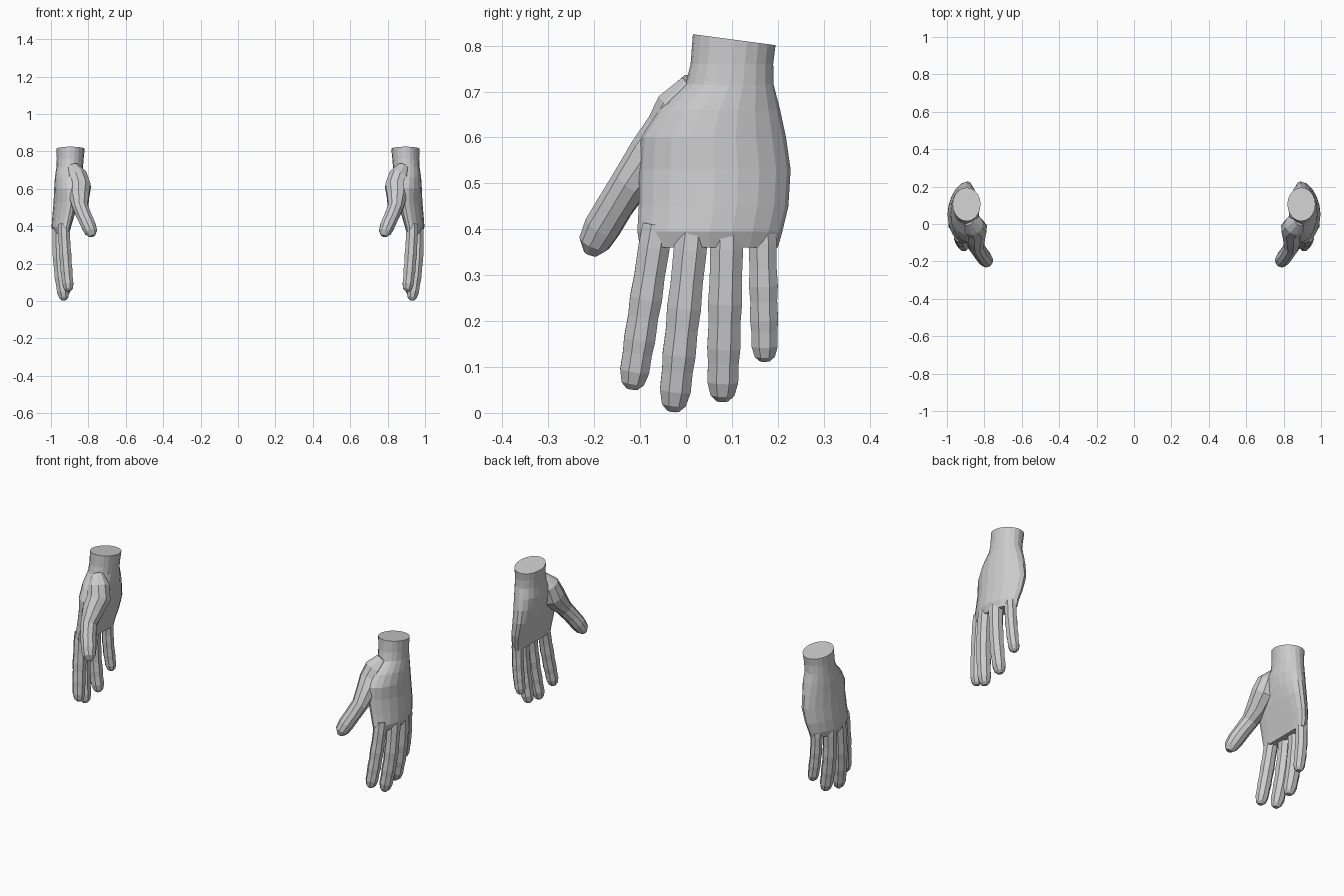
import bpy, bmesh
from math import sin, cos, pi
from mathutils import Vector

cube = bpy.data.objects.get("Cube")
if cube:
    bpy.data.objects.remove(cube)

grey = bpy.data.materials.new("plain grey")
grey.use_nodes = True
grey.diffuse_color = (0.6, 0.6, 0.6, 1)
bsdf = next(n for n in grey.node_tree.nodes if n.type == 'BSDF_PRINCIPLED')
bsdf.inputs["Base Color"].default_value = (0.6, 0.6, 0.6, 1)
bsdf.inputs["Roughness"].default_value = 0.7


def loft(name, rings, side):
    """Skin closed rings of points, cap both ends, mirror to the given side."""
    bm = bmesh.new()
    loops = [[bm.verts.new((p[0] * side, p[1], p[2])) for p in r] for r in rings]
    n = len(loops[0])
    for a, b in zip(loops, loops[1:]):
        for i in range(n):
            j = (i + 1) % n
            bm.faces.new((a[i], a[j], b[j], b[i]))
    bm.faces.new(loops[0])
    bm.faces.new(loops[-1])
    bmesh.ops.recalc_face_normals(bm, faces=bm.faces)
    mesh = bpy.data.meshes.new(name)
    bm.to_mesh(mesh)
    bm.free()
    mesh.materials.append(grey)
    ob = bpy.data.objects.new(name, mesh)
    bpy.context.collection.objects.link(ob)


def tube(path, radii, depth=1.0, n=8):
    """Rings square to a path; depth scales the palm-to-back thickness."""
    pts = [Vector(p) for p in path]
    rings = []
    for i, p in enumerate(pts):
        d = (pts[min(i + 1, len(pts) - 1)] - pts[max(i - 1, 0)]).normalized()
        u = d.cross(Vector((0, 1, 0))).normalized()
        v = d.cross(u)
        rings.append([p + radii[i] * (u * cos(a) * depth + v * sin(a))
                      for a in (2 * pi * (k + 0.5) / n for k in range(n))])
    return rings


def palm_rings(n=20):
    # z, centre y, half width, centre x, half thickness, arch
    sections = [
        (.813, .105, .090, .895, .075, 0),
        (.76, .100, .090, .897, .072, 0),
        (.715, .095, .096, .900, .071, 0),
        (.66, .073, .132, .903, .076, .01),
        (.60, .060, .158, .910, .073, .02),
        (.53, .063, .165, .920, .066, .03),
        (.45, .060, .163, .935, .058, .03),
        (.395, .052, .158, .945, .052, .028),
        (.36, .050, .150, .943, .040, .026),
    ]
    rings = []
    for k, (z, cy, hy, cx, hx, arch) in enumerate(sections):
        ring = []
        for i in range(n):
            c, s = cos(2 * pi * i / n), sin(2 * pi * i / n)
            slant = -0.012 * s if k == 0 else 0     # sloping wrist cut
            ring.append((cx + hx * c - arch * s * s, cy + hy * s, z + slant))
        rings.append(ring)
    return rings


def finger_rings(base, tip, width, curl):
    # fraction along the finger, relative width: knuckles swell, tip rounds off
    profile = [(0, .95), (.14, 1), (.32, .97), (.45, 1.03), (.56, .96), (.70, 1),
               (.78, .93), (.89, .93), (.965, .72), (1, .35)]
    base, tip = Vector(base), Vector(tip)
    path = []
    for t, _ in profile:
        p = base.lerp(tip, t)
        p.x += curl * 4 * t * (1 - t)
        path.append(p)
    return tube(path, [width * w for _, w in profile], 0.93)


fingers = {
    "index_finger": ((.932, -.062, .41), (.905, -.118, .052), .037, .004),
    "middle_finger": ((.957, .015, .41), (.928, -.028, .004), .039, .012),
    "ring_finger": ((.955, .090, .41), (.920, .079, .026), .039, .012),
    "little_finger": ((.928, .166, .41), (.905, .172, .113), .033, .008),
}

# thumb with the fleshy ball at its root
thumb_path = [(.885, .02, .72), (.862, -.005, .67), (.850, -.025, .61),
              (.850, -.075, .555), (.842, -.122, .50), (.820, -.155, .45),
              (.800, -.182, .405), (.786, -.200, .37), (.779, -.207, .347)]
thumb_radii = [.03, .058, .066, .056, .043, .041, .041, .035, .016]

for side, label in ((1, "left"), (-1, "right")):
    loft(label + "_palm", palm_rings(), side)
    loft(label + "_thumb", tube(thumb_path, thumb_radii, n=10), side)
    for name, spec in fingers.items():
        loft(label + "_" + name, finger_rings(*spec), side)
